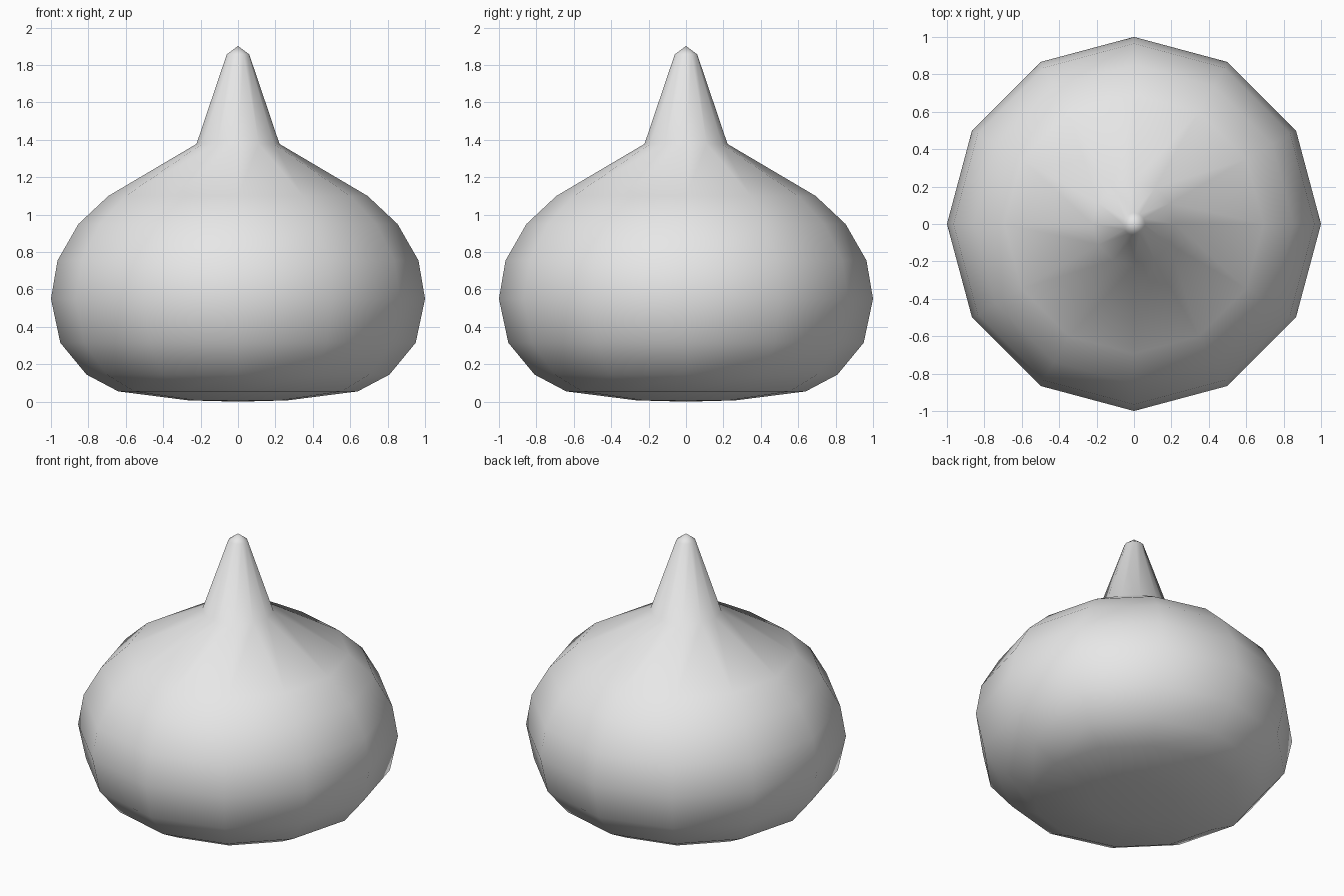
import bpy, bmesh, math

if "Cube" in bpy.data.objects:
    bpy.data.objects.remove(bpy.data.objects["Cube"])

SIDES = 12

# Profile as (radius, height), from bottom to top
PROFILE = [(0.265, 0.007), (0.64, 0.055), (0.81, 0.145), (0.95, 0.315),
           (1.0, 0.55), (0.965, 0.755), (0.853, 0.95), (0.693, 1.10),
           (0.222, 1.378), (0.06, 1.857)]
BOTTOM, TIP = 0.0, 1.902

clay = bpy.data.materials.new("plain_grey")
clay.diffuse_color = (0.8, 0.8, 0.8, 1)
clay.use_nodes = True
clay.node_tree.nodes["Principled BSDF"].inputs["Base Color"].default_value = clay.diffuse_color

# Squat round body drawn up into a pointed tip
bm = bmesh.new()
rings = []
for r, z in PROFILE:
    rings.append([bm.verts.new((r * math.cos(2 * math.pi * i / SIDES),
                                r * math.sin(2 * math.pi * i / SIDES), z))
                  for i in range(SIDES)])
base = bm.verts.new((0, 0, BOTTOM))
tip = bm.verts.new((0, 0, TIP))

for i in range(SIDES):
    j = (i + 1) % SIDES
    bm.faces.new((base, rings[0][j], rings[0][i]))
    for low, high in zip(rings, rings[1:]):
        bm.faces.new((low[i], low[j], high[j], high[i]))
    bm.faces.new((rings[-1][i], rings[-1][j], tip))

for f in bm.faces:
    f.smooth = True

mesh = bpy.data.meshes.new("pointed_drop_body")
bm.to_mesh(mesh)
bm.free()
mesh.materials.append(clay)
body = bpy.data.objects.new("pointed_drop_body", mesh)
bpy.context.collection.objects.link(body)
